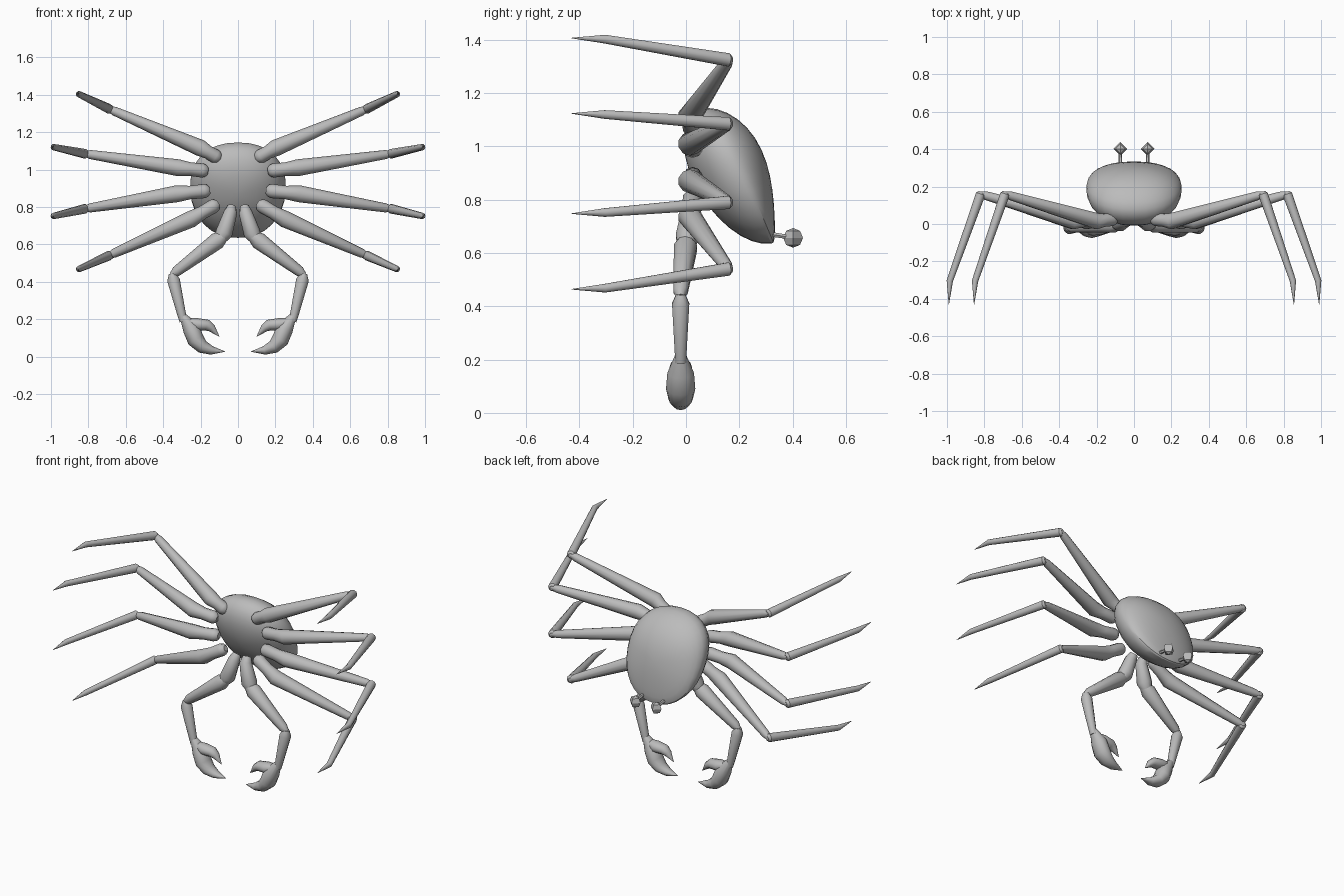
import bpy, bmesh
from math import sin, cos, pi, radians, copysign
from mathutils import Vector

if "Cube" in bpy.data.objects:
    bpy.data.objects.remove(bpy.data.objects["Cube"])

grey = bpy.data.materials.new("plain_grey")
grey.diffuse_color = (0.5, 0.5, 0.5, 1)
grey.use_nodes = True
grey.node_tree.nodes["Principled BSDF"].inputs["Base Color"].default_value = grey.diffuse_color


def finish(bm, name, angle=38):
    bmesh.ops.recalc_face_normals(bm, faces=bm.faces)
    me = bpy.data.meshes.new(name)
    bm.to_mesh(me)
    bm.free()
    ob = bpy.data.objects.new(name, me)
    bpy.context.collection.objects.link(ob)
    me.materials.append(grey)
    bpy.ops.object.select_all(action='DESELECT')
    ob.select_set(True)
    bpy.context.view_layer.objects.active = ob
    if angle:
        bpy.ops.object.shade_smooth_by_angle(angle=radians(angle))
    return ob


def skin(bm, rings):
    # bridge rings of equal length
    for a, b in zip(rings, rings[1:]):
        n = len(a)
        for i in range(n):
            bm.faces.new((a[i], a[(i + 1) % n], b[(i + 1) % n], b[i]))


def tube(name, pts, side, ref=(0, 1, 0), depth=None, n=10):
    # pts: (x, y, z, radius); depth: optional radii along ref
    bm = bmesh.new()
    ps = [Vector((p[0] * side, p[1], p[2])) for p in pts]
    rings = []
    for i, p in enumerate(ps):
        d0 = (p - ps[i - 1]).normalized() if i else Vector()
        d1 = (ps[i + 1] - p).normalized() if i < len(ps) - 1 else Vector()
        t = (d0 + d1).normalized()
        u = t.cross(Vector(ref)).normalized()
        v = u.cross(t)
        r = pts[i][3]
        rd = depth[i] if depth else r
        rings.append([bm.verts.new(p + u * r * cos(2 * pi * k / n) + v * rd * sin(2 * pi * k / n))
                      for k in range(n)])
    skin(bm, rings)
    bm.faces.new(rings[0])
    bm.faces.new(rings[-1])
    return finish(bm, name)


# body: tilted rim, domed shell behind, rounded underside in front
bm = bmesh.new()
N, M = 32, 8
C = Vector((0, 0.2, 0.89))


def rim(k):
    t = 2 * pi * k / N
    sx, sz = cos(t), sin(t)
    x = 0.255 * copysign(abs(sx) ** 0.9, sx) * (1 + 0.06 * sz)
    z = 0.255 * copysign(abs(sz) ** 0.9, sz)
    return Vector((x, -0.475 * z, z))


def body_ring(a, dome):
    out = []
    for k in range(N):
        r = rim(k)
        p = C + r * cos(a)
        if dome:
            front = -r.z / 0.255
            p.y += sin(a) * 0.115 * (1 - 0.58 * front * cos(a))
        else:
            p += Vector((0, -0.17, -0.025)) * sin(a)
        out.append(bm.verts.new(p))
    return out


steps = [pi / 2 * i / M for i in range(M)]
dome = [body_ring(a, True) for a in reversed(steps)]
belly = [body_ring(a, False) for a in steps[1:]]
skin(bm, dome + belly)
for ring, y, z in ((dome[0], 0.315, 0.89), (belly[-1], 0.03, 0.865)):
    tip = bm.verts.new((0, y, z))
    for k in range(N):
        bm.faces.new((ring[k], ring[(k + 1) % N], tip))
finish(bm, "body", 30)

# walking legs: (hip, thigh, knee, foot) as x, z pairs
legs = [((.12, 1.07), (.20, 1.115), (.69, 1.325), (.85, 1.403)),
        ((.19, .995), (.32, 1.01), (.82, 1.085), (.985, 1.12)),
        ((.18, .885), (.33, .87), (.82, .79), (.985, .752)),
        ((.13, .805), (.25, .735), (.69, .54), (.85, .468))]

for side, tag in ((1, "left"), (-1, "right")):
    for i, (h, t, k, f) in enumerate(legs, 1):
        hip = Vector((h[0], .025, h[1]))
        thigh = Vector((t[0], .015, t[1]))
        knee = Vector((k[0], .16, k[1]))
        foot = Vector((f[0], -.305, f[1]))
        back = (hip - thigh).normalized()
        tube(f"upper_leg_{tag}_{i}",
             [(*(hip + back * .03), .018), (*(hip + back * .018), .032), (*hip, .038),
              (*hip.lerp(thigh, .5), .036), (*thigh, .045),
              (*knee.lerp(thigh, .06), .024), (*(knee + (knee - thigh) * .012), .014)], side)
        tube(f"lower_leg_{tag}_{i}",
             [(*(knee + Vector((-.004, .012, 0))), .014), (*knee, .026),
              (*foot, .017), (foot.x + .005, -.43, foot.z + (.004 if i < 3 else -.004), .001)],
             side, ref=(0, 0, 1))

    # pincer arm
    tube(f"arm_base_{tag}", [(.035, .04, .80, .025), (.04, .02, .77, .036),
                             (.075, .005, .66, .046), (.10, 0, .62, .03)], side)
    tube(f"arm_upper_{tag}", [(.065, .0, .655, .025), (.11, -.002, .62, .046),
                              (.33, -.02, .455, .028), (.355, -.02, .435, .014)], side)
    tube(f"arm_lower_{tag}", [(.352, -.02, .445, .018), (.345, -.02, .41, .034),
                              (.30, -.02, .22, .023), (.29, -.02, .19, .023)], side)
    # pincer: thick curved lower finger and short upper finger
    tube(f"claw_{tag}", [(.293, -.02, .215, .020), (.25, -.02, .15, .046),
                         (.226, -.02, .09, .046), (.19, -.02, .052, .036),
                         (.14, -.02, .033, .023), (.07, -.02, .027, .001)],
         side, depth=[.022, .05, .055, .046, .03, .001], n=12)
    tube(f"claw_finger_{tag}", [(.285, -.02, .185, .022), (.22, -.02, .172, .034),
                                (.165, -.02, .168, .030), (.14, -.02, .152, .022),
                                (.10, -.02, .107, .001)],
         side, depth=[.022, .042, .035, .025, .001], n=12)

    # eye on a stalk
    tube(f"eye_stalk_{tag}", [(.073, .29, .675, .011), (.073, .385, .66, .009)], side,
         ref=(0, 0, 1), n=6)
    bm = bmesh.new()
    bmesh.ops.create_uvsphere(bm, u_segments=4, v_segments=4, radius=.037)
    bmesh.ops.translate(bm, verts=bm.verts, vec=(.073 * side, .402, .657))
    finish(bm, f"eye_{tag}", 0)
